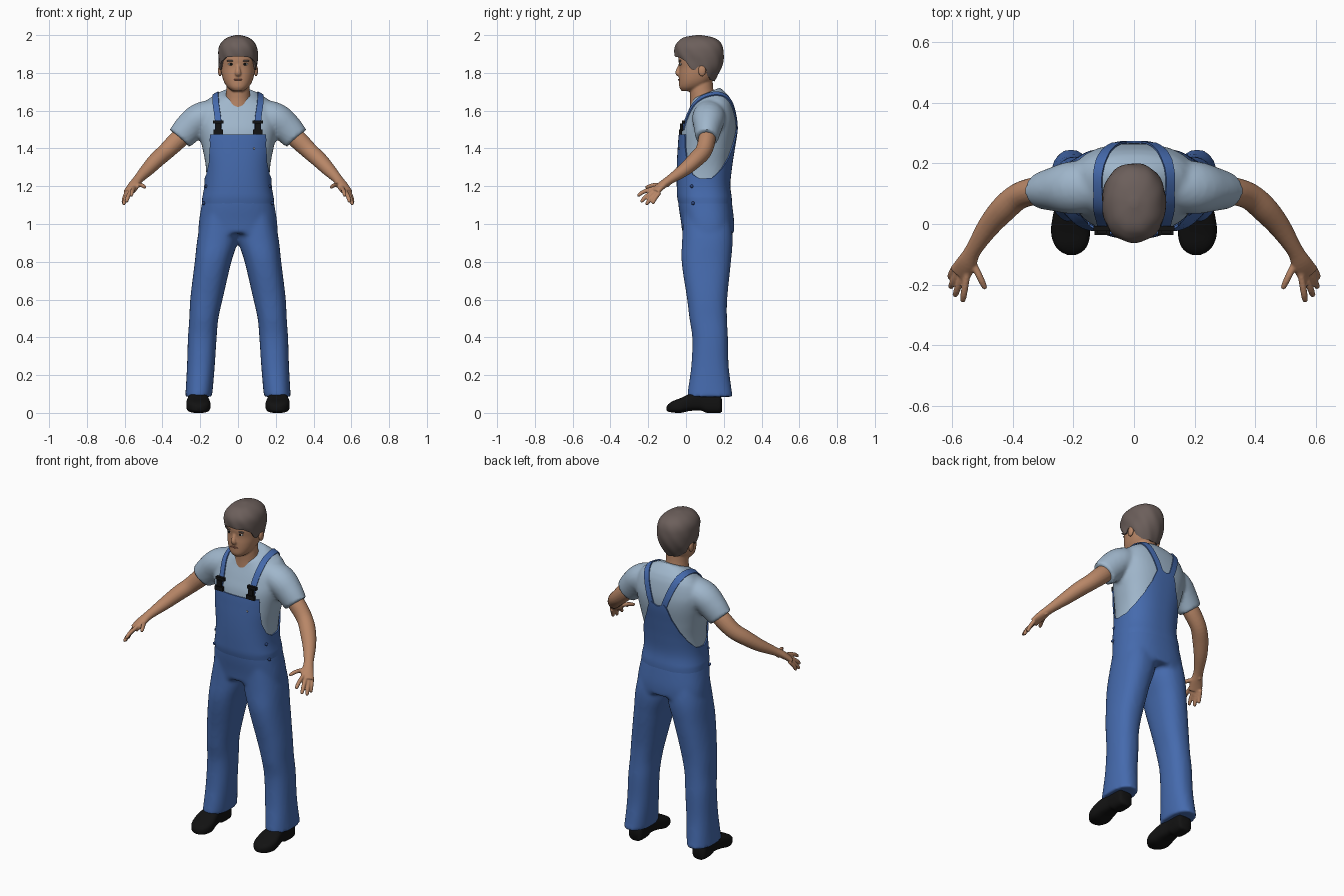
import bpy, bmesh, math
from mathutils import Vector, Matrix

old = bpy.data.objects.get("Cube")
if old:
    bpy.data.objects.remove(old, do_unlink=True)


def material(name, rgb):
    m = bpy.data.materials.new(name)
    m.use_nodes = True
    m.diffuse_color = (*rgb, 1)
    bsdf = next(n for n in m.node_tree.nodes if n.type == 'BSDF_PRINCIPLED')
    bsdf.inputs["Base Color"].default_value = (*rgb, 1)
    bsdf.inputs["Roughness"].default_value = 0.8
    return m


SKIN = material("skin", (.48, .24, .135))
HAIR = material("brown hair", (.15, .115, .105))
SHIRT = material("light blue cotton", (.35, .47, .60))
DENIM = material("blue denim", (.06, .145, .42))
BLACK = material("black leather", (.006, .006, .006))
LIP = material("lip", (.32, .12, .08))
WHITE = material("eye white", (.6, .55, .5))
STUD = material("dark blue stud", (.025, .06, .2))


def smooth(rows, t):
    """Smoothly interpolate a table whose first column is the key."""
    t = min(max(t, rows[0][0]), rows[-1][0])
    i = max(k for k in range(len(rows) - 1) if rows[k][0] <= t)
    a, b = rows[i], rows[i + 1]
    p, q = rows[max(i - 1, 0)], rows[min(i + 2, len(rows) - 1)]
    d = b[0] - a[0]
    u = (t - a[0]) / d
    out = []
    for k in range(1, len(a)):
        ma = (b[k] - p[k]) / (b[0] - p[0]) * d
        mb = (q[k] - a[k]) / (q[0] - a[0]) * d
        c = b[k] - a[k]
        out.append(a[k] + u * ma + u * u * (3 * c - 2 * ma - mb) + u ** 3 * (ma + mb - 2 * c))
    return out


def linear(pairs, t):
    for (a, va), (b, vb) in zip(pairs, pairs[1:]):
        if t <= b:
            return va + (vb - va) * (t - a) / (b - a)
    return pairs[-1][1]


def power(v, n):
    return math.copysign(abs(v) ** (2 / n), v)


def body_point(rows, phi, z, n=2.4, off=0.0, tilt=0.0):
    """Point on a body profile (z, half width, front, back); phi 0 is the front."""
    rx, yf, yb = smooth(rows, z)
    y = (yf + yb) / 2 - ((yb - yf) / 2 + off) * power(math.cos(phi), n)
    lean = tilt * min(max((z - 1.58) / .1, 0), 1)
    return Vector(((rx + off) * power(math.sin(phi), n), y, z + lean * (y - .1)))


def front_y(rows, x, z, n):
    rx, yf, yb = smooth(rows, z)
    return (yf + yb) / 2 - (yb - yf) / 2 * (1 - abs(x / rx) ** n) ** (1 / n)


def angles(count):
    return [2 * math.pi * k / count for k in range(count)]


def add_loft(bm, rings, caps=True):
    vs = [[bm.verts.new(p) for p in r] for r in rings]
    m = len(vs[0])
    for a, b in zip(vs, vs[1:]):
        for k in range(m):
            bm.faces.new((a[k], a[(k + 1) % m], b[(k + 1) % m], b[k]))
    if caps:
        bm.faces.new(vs[0][::-1])
        bm.faces.new(vs[-1])


def add_body(bm, rows, z0, z1, steps, n=2.4, off=0.0, tilt=0.0, cx=0.0):
    add_loft(bm, [[body_point(rows, a, z0 + (z1 - z0) * i / steps, n, off, tilt) + Vector((cx, 0, 0))
                   for a in angles(48)] for i in range(steps + 1)])


def add_tube(bm, pts, seg=20, sub=4):
    """Tube through points (x, y, z, horizontal radius, upright radius)."""
    rows = [(i, *p) for i, p in enumerate(pts)]
    count = (len(pts) - 1) * sub
    path = [smooth(rows, i / sub) for i in range(count + 1)]
    rings = []
    for i, p in enumerate(path):
        t = (Vector(path[min(i + 1, count)][:3]) - Vector(path[max(i - 1, 0)][:3])).normalized()
        side = t.cross(Vector((0, 0, 1))).normalized()
        up = side.cross(t)
        rings.append([Vector(p[:3]) + side * math.cos(a) * p[3] + up * math.sin(a) * p[4]
                      for a in angles(seg)])
    add_loft(bm, rings)


def finish(name, bm, mat, mirror=False, voxel=0, relax=0, shell=0, wrap=None):
    bmesh.ops.recalc_face_normals(bm, faces=bm.faces)
    me = bpy.data.meshes.new(name)
    bm.to_mesh(me)
    bm.free()
    me.shade_smooth()
    me.materials.append(mat)
    ob = bpy.data.objects.new(name, me)
    bpy.context.collection.objects.link(ob)
    if mirror:
        ob.modifiers.new("mirror", 'MIRROR').use_mirror_merge = False
    if voxel:
        r = ob.modifiers.new("blend", 'REMESH')
        r.mode, r.voxel_size, r.use_smooth_shade = 'VOXEL', voxel, True
        s = ob.modifiers.new("relax", 'SMOOTH')
        s.factor, s.iterations = .5, relax
    if wrap:
        w = ob.modifiers.new("wrap", 'SHRINKWRAP')
        w.target, w.offset, w.wrap_mode = wrap, .008, 'ABOVE_SURFACE'
    if shell:
        s = ob.modifiers.new("thickness", 'SOLIDIFY')
        s.thickness, s.offset = shell, -1
        ob.modifiers.new("edges", 'EDGE_SPLIT').split_angle = math.radians(45)
    return ob


def ellipsoid(name, loc, size, mat, mirror=False):
    bm = bmesh.new()
    bmesh.ops.create_uvsphere(bm, u_segments=20, v_segments=12, radius=1,
                              matrix=Matrix.Translation(loc) @ Matrix.Diagonal((*size, 1)))
    return finish(name, bm, mat, mirror)


# Shirt: torso and sleeves blended together
torso = [(.9, .205, -.01, .245), (1.0, .203, -.02, .25), (1.1, .188, -.035, .24),
         (1.2, .17, -.04, .226), (1.3, .17, -.04, .235), (1.4, .188, -.035, .25),
         (1.5, .208, -.025, .265), (1.57, .212, 0, .262), (1.63, .185, .018, .24),
         (1.66, .14, .028, .21), (1.69, .085, .035, .18)]
bm = bmesh.new()
add_body(bm, torso, 1.12, 1.69, 24, tilt=.4)
add_tube(bm, [(.11, .125, 1.59, .08, .075), (.2, .12, 1.56, .088, .082),
              (.26, .115, 1.507, .074, .08), (.308, .11, 1.453, .06, .072)])
shirt = finish("shirt", bm, SHIRT, True, .01, 6)

# Trousers: pelvis and legs blended together; leg rows are inner, outer, front, back
legs = [(.085, .138, .28, .006, .248), (.12, .134, .277, .01, .242), (.25, .123, .27, .028, .226),
        (.4, .113, .265, .033, .222), (.5, .104, .258, .018, .217), (.6, .082, .253, .006, .218),
        (.8, .035, .229, -.023, .238), (.93, -.002, .214, -.02, .247), (1.05, .01, .188, -.015, .23)]
bm = bmesh.new()
add_body(bm, torso, .95, 1.17, 10, off=.005)
rings = []
for i in range(41):
    z = .085 + .965 * i / 40
    xi, xo, yf, yb = smooth(legs, z)
    rings.append([Vector(((xi + xo) / 2 + (xo - xi) / 2 * power(math.sin(a), 2.3),
                          (yf + yb) / 2 - (yb - yf) / 2 * power(math.cos(a), 2.3), z))
                  for a in angles(40)])
add_loft(bm, rings)
finish("trousers", bm, DENIM, True, .011, 6)

# Bib: shell whose upper edge follows the cut around the body (degrees, height)
cut = [(0, 1.475), (41, 1.475), (45, 1.41), (55, 1.325), (70, 1.262), (85, 1.24), (105, 1.245),
       (125, 1.29), (145, 1.355), (160, 1.43), (168, 1.50), (172, 1.52), (180, 1.50)]
bm = bmesh.new()
rings = []
for j in range(25):
    ring = []
    for a in angles(144):
        top = linear(cut, math.degrees(min(a, 2 * math.pi - a)))
        z = 1.08 + (top - 1.08) * j / 24
        ring.append(body_point(torso, a, z, off=.009 * min(1, (z - 1.08) / .06)))
    rings.append(ring)
add_loft(bm, rings, caps=False)
finish("bib", bm, DENIM, shell=.007)

# Shoulder straps lying on the shirt
route = [(.105, -.02, 1.5), (.107, 0, 1.56), (.118, .03, 1.63), (.126, .08, 1.685),
         (.12, .15, 1.69), (.095, .21, 1.65), (.068, .25, 1.58), (.035, .265, 1.49)]
rows = [(i, *p) for i, p in enumerate(route)]
bm = bmesh.new()
previous = None
for i in range(57):
    p = Vector(smooth(rows, i / 8))
    t = Vector(smooth(rows, i / 8 + .1)) - Vector(smooth(rows, i / 8 - .1))
    w = t.cross(p - Vector((p.x * .6, .11, 1.5))).normalized() * .017
    line = [bm.verts.new(p + w * k) for k in (-1, 0, 1)]
    if previous:
        for k in (0, 1):
            bm.faces.new((previous[k], previous[k + 1], line[k + 1], line[k]))
    previous = line
finish("shoulder_straps", bm, DENIM, True, shell=.006, wrap=shirt)

# Buckles and studs
bm = bmesh.new()
for z, w, h in ((1.54, .056, .018), (1.513, .03, .04), (1.487, .052, .024)):
    y = front_y(torso, .105, z, 2.4) - .014
    bmesh.ops.create_cube(bm, size=1, matrix=Matrix.Translation((.105, y, z))
                          @ Matrix.Diagonal((w, .016, h, 1)))
buckles = finish("strap_buckles", bm, BLACK, True)
buckles.data.shade_flat()
for z in (1.2, 1.11):
    ellipsoid("side_stud", body_point(torso, math.radians(68), z, off=.008), (.009, .009, .009), STUD, True)
ellipsoid("bib_stud", (.085, front_y(torso, .085, 1.4, 2.4) - .009, 1.4), (.005, .004, .005), WHITE)

# Arms with hands, blended
bm = bmesh.new()
add_tube(bm, [(.26, .115, 1.498, .044, .046), (.32, .11, 1.443, .046, .05), (.38, .092, 1.385, .044, .045),
              (.43, .05, 1.34, .044, .042), (.48, -.008, 1.288, .037, .035), (.53, -.085, 1.235, .027, .024),
              (.553, -.13, 1.203, .034, .021), (.576, -.165, 1.17, .037, .016)])
fingers = [((.553, -.178, 1.185), (.566, -.258, 1.15)), ((.568, -.172, 1.17), (.592, -.24, 1.117)),
           ((.582, -.16, 1.16), (.607, -.212, 1.102)), ((.594, -.147, 1.155), (.609, -.178, 1.108)),
           ((.538, -.115, 1.205), (.49, -.215, 1.195))]
for base, tip in fingers:
    a, b = Vector(base), Vector(tip)
    back = a - (b - a) * .25
    mid = a.lerp(b, .55) + Vector((0, 0, .006))
    add_tube(bm, [(*back, .011, .011), (*mid, .0115, .0115), (*a.lerp(b, .9), .0095, .0095), (*b, .005, .005)], 12)
finish("arms", bm, SKIN, True, .0045, 3)

# Shoes lofted from heel to toe: y, half width, bottom, top
shoe = [(-.19, .03, .006, .07), (-.18, .043, 0, .1), (-.11, .046, 0, .115), (-.08, .046, .012, .115),
        (-.02, .058, .01, .1), (.03, .064, 0, .078), (.07, .054, .002, .062),
        (.092, .035, .006, .048), (.102, .014, .012, .034)]
bm = bmesh.new()
rings = []
for i in range(37):
    k = -.19 + .292 * i / 36
    hw, zb, zt = smooth(shoe, k)
    rings.append([Vector((.211 - .05 * max(k, 0) + hw * power(math.cos(a), 3), -k,
                          max(0, (zb + zt) / 2 + (zt - zb) / 2 * power(math.sin(a), 3)))) for a in angles(28)])
add_loft(bm, rings)
finish("shoes", bm, BLACK, True)

# Head and neck
skull = [(1.703, .028, -.022, .05), (1.72, .052, -.034, .09), (1.75, .073, -.037, .13),
         (1.79, .086, -.037, .16), (1.83, .092, -.035, .18), (1.87, .094, -.04, .185),
         (1.91, .092, -.035, .185), (1.95, .078, -.01, .165), (1.98, .04, .03, .12)]
neck = [(1.6, .085, .02, .18), (1.66, .068, .022, .16), (1.71, .062, .02, .145), (1.8, .06, .03, .14)]
bm = bmesh.new()
add_body(bm, neck, 1.6, 1.8, 12, 2)
add_body(bm, skull, 1.703, 1.98, 30, 2.2)
add_tube(bm, [(0, -.02, 1.86, .01, .01), (0, -.038, 1.825, .01, .01),
              (0, -.044, 1.8, .017, .013), (0, -.032, 1.783, .012, .008)], 14)
finish("head", bm, SKIN, voxel=.005, relax=4)
ellipsoid("ears", (.095, .085, 1.812), (.011, .02, .03), SKIN, True)

# Hair: cap with an uneven lower edge (degrees, height)
mop = [(1.74, .06, -.02, .14), (1.78, .084, -.035, .165), (1.82, .098, -.042, .185),
       (1.86, .103, -.05, .197), (1.9, .105, -.06, .2), (1.94, .099, -.058, .194),
       (1.97, .08, -.038, .174), (1.99, .05, -.005, .135), (2.0, .012, .055, .08)]
edge = [(0, 1.888), (35, 1.882), (55, 1.862), (68, 1.82), (80, 1.815), (88, 1.838),
        (102, 1.83), (115, 1.785), (135, 1.762), (180, 1.755)]
bm = bmesh.new()
rings = []
for j in range(29):
    u = j / 28
    ring = []
    for a in angles(72):
        low = linear(edge, math.degrees(min(a, 2 * math.pi - a)))
        z = low + (2.0 - low) * (1 - (1 - u) ** 1.6)
        ring.append(body_point(mop, a, z, 2.2, .002 * math.sin(9 * a + 50 * z) * (1 - u)))
    rings.append(ring)
add_loft(bm, rings, caps=False)
bm.verts.ensure_lookup_table()
bm.faces.new(bm.verts[-72:])
finish("hair", bm, HAIR, shell=.012)


# Face details
def on_face(x, z, out=0.0):
    return (x, front_y(skull, x, z, 2.2) - out, z)


ellipsoid("eyes", on_face(.038, 1.846, -.001), (.016, .006, .0065), WHITE, True)
ellipsoid("irises", on_face(.037, 1.846, .003), (.0075, .004, .0065), BLACK, True)
ellipsoid("eyebrows", on_face(.04, 1.864), (.022, .007, .0045), HAIR, True)
ellipsoid("mouth", on_face(0, 1.764), (.025, .005, .0045), LIP)
